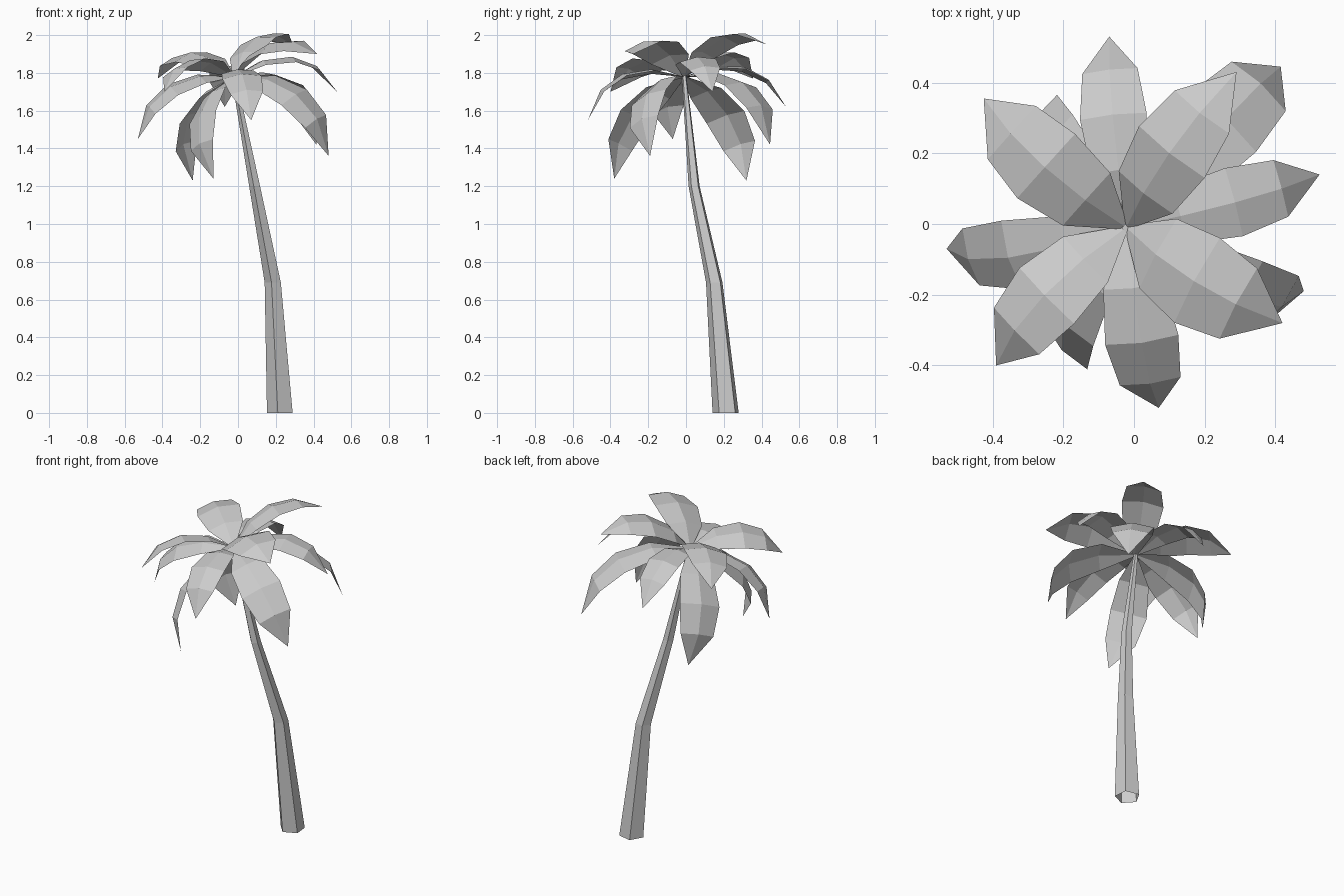
import bpy, bmesh, math
from mathutils import Vector

cube = bpy.data.objects.get("Cube")
if cube:
    bpy.data.objects.remove(cube)

grey = bpy.data.materials.new("plain_grey")
grey.use_nodes = True
colour = (0.6, 0.6, 0.6, 1)
grey.diffuse_color = colour
grey.node_tree.nodes["Principled BSDF"].inputs["Base Color"].default_value = colour


def finish(bm, name):
    mesh = bpy.data.meshes.new(name)
    bm.to_mesh(mesh)
    bm.free()
    mesh.materials.append(grey)
    obj = bpy.data.objects.new(name, mesh)
    bpy.context.collection.objects.link(obj)


def bridge(bm, a, b, closed=False):
    for i in range(len(a) if closed else len(a) - 1):
        j = (i + 1) % len(a)
        bm.faces.new((a[i], a[j], b[j], b[i]))


# Leaning five-sided trunk, open at the foot: x, y, z, radius
def trunk():
    sections = [(0.226, 0.212, 0, 0.073), (0.187, 0.151, 0.69, 0.046),
                (0.09, 0.044, 1.2, 0.031), (-0.01, -0.004, 1.72, 0.015),
                (-0.022, -0.01, 1.785, 0.012)]
    bm = bmesh.new()
    rings = []
    for x, y, z, r in sections:
        angles = [math.radians(-102 + 72 * i) for i in range(5)]
        rings.append([bm.verts.new((x + r * math.cos(a), y + r * math.sin(a), z))
                      for a in angles])
    for a, b in zip(rings, rings[1:]):
        bridge(bm, a, b, True)
    bm.faces.new(rings[-1])
    finish(bm, "trunk")


CROWN = Vector((-0.022, -0.01, 1.78))
# Along the chord, arch height, half width
ROWS = [(0, 0, 0.06), (0.25, 0.18, 0.82), (0.52, 0.25, 1), (0.77, 0.2, 0.83)]


# Arched sheet with a raised midrib, ending in a point, rolled about its chord
def frond(name, tip, width, roll, bend):
    tip = Vector(tip)
    chord = tip - CROWN
    level = Vector((-chord.y, chord.x, 0)).normalized()
    rise = chord.cross(level).normalized()
    turn = math.radians(roll)
    side = level * math.cos(turn) + rise * math.sin(turn)
    up = rise * math.cos(turn) - level * math.sin(turn)
    bm = bmesh.new()
    rows = []
    for along, arch, w in ROWS:
        mid = CROWN + chord * along + up * arch * bend * chord.length
        offset = side * width * w / 2
        drop = up * width * w * 0.1
        rows.append([bm.verts.new(p) for p in
                     (mid - offset - drop, mid, mid + offset - drop)])
    for a, b in zip(rows, rows[1:]):
        bridge(bm, b, a)
    end = bm.verts.new(tip)
    for a, b in zip(rows[-1], rows[-1][1:]):
        bm.faces.new((a, end, b))
    finish(bm, name)


trunk()
for name, tip, width, roll, bend in [
    ("upper_frond_back_left", (0.29, 0.43, 1.95), 0.24, -10, 0.92),
    ("upper_frond_front_left", (0.42, -0.28, 1.90), 0.28, 14, 0.92),
    ("upper_frond_front_right", (-0.39, -0.40, 1.70), 0.23, 16, 1),
    ("upper_frond_back_right", (-0.425, 0.355, 1.77), 0.25, -12, 1),
    ("middle_frond_back", (-0.07, 0.53, 1.62), 0.19, -4, 1),
    ("middle_frond_left", (0.525, 0.14, 1.70), 0.2, 5, 1.04),
    ("middle_frond_front", (0.07, -0.52, 1.55), 0.21, 6, 1.04),
    ("lower_frond_right", (-0.53, -0.07, 1.45), 0.21, -18, 0.97),
    ("lower_frond_back_left", (0.415, 0.445, 1.42), 0.25, -3, 1),
    ("lower_frond_front_left", (0.48, -0.19, 1.36), 0.24, 26, 1.05),
    ("lower_frond_front_right", (-0.13, -0.38, 1.24), 0.22, 36, 1),
    ("lower_frond_back_right", (-0.24, 0.32, 1.23), 0.25, -27, 0.95),
]:
    frond(name, tip, width, roll, bend)
